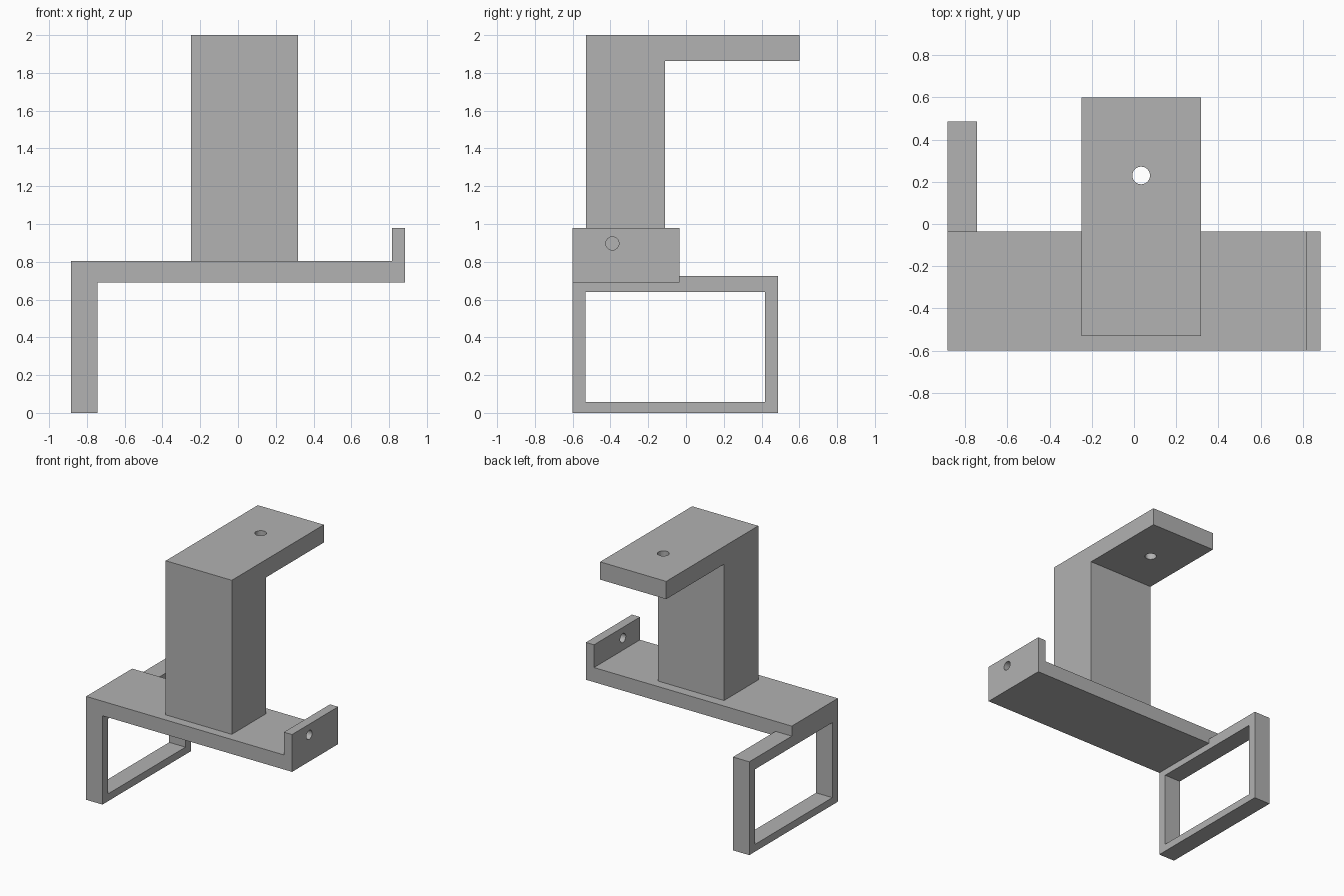
import bpy, bmesh
from mathutils import Matrix, Vector

cube = bpy.data.objects.get("Cube")
if cube:
    bpy.data.objects.remove(cube, do_unlink=True)

GREY = (0.445, 0.445, 0.445, 1)
grey = bpy.data.materials.new("plain_grey")
grey.use_nodes = True
grey.diffuse_color = GREY
grey.node_tree.nodes["Principled BSDF"].inputs["Base Color"].default_value = GREY


def add_object(name, bm):
    bmesh.ops.recalc_face_normals(bm, faces=bm.faces)
    mesh = bpy.data.meshes.new(name)
    bm.to_mesh(mesh)
    bm.free()
    mesh.materials.append(grey)
    obj = bpy.data.objects.new(name, mesh)
    bpy.context.scene.collection.objects.link(obj)
    return obj


def extrude(name, profile, axis, start, end):
    """Extrude a side profile (horizontal, z) along x or y."""
    bm = bmesh.new()
    place = (lambda a, z: (start, a, z)) if axis == "x" else (lambda a, z: (a, start, z))
    face = bm.faces.new([bm.verts.new(place(a, z)) for a, z in profile])
    moved = bmesh.ops.extrude_face_region(bm, geom=[face])["geom"]
    step = Vector((end - start, 0, 0)) if axis == "x" else Vector((0, end - start, 0))
    bmesh.ops.translate(bm, vec=step, verts=[v for v in moved if isinstance(v, bmesh.types.BMVert)])
    return add_object(name, bm)


def rectangle(a0, a1, z0, z1):
    return [(a0, z0), (a1, z0), (a1, z1), (a0, z1)]


def drill(name, radius, centre, axis):
    bm = bmesh.new()
    turn = Matrix.Rotation(1.5708, 4, "Y") if axis == "x" else Matrix()
    bmesh.ops.create_cone(bm, cap_ends=True, segments=24, radius1=radius, radius2=radius,
                          depth=0.4, matrix=Matrix.Translation(centre) @ turn)
    return add_object(name, bm)


def combine(target, other, operation):
    """Apply a boolean and discard the helper object."""
    mod = target.modifiers.new(operation.lower(), "BOOLEAN")
    mod.operation = operation
    mod.solver = "EXACT"
    mod.object = other
    other.hide_render = True
    bpy.context.view_layer.objects.active = target
    bpy.ops.object.modifier_apply(modifier=mod.name)
    bpy.data.objects.remove(other, do_unlink=True)


# Base plate with the upturned lip
base = extrude("base_bracket", [(-0.885, 0.69), (0.885, 0.69), (0.885, 0.98),
                                (0.815, 0.98), (0.815, 0.803), (-0.885, 0.803)],
               "y", -0.6, -0.035)

# Rectangular loop hanging under one end, fused to the plate
loop = extrude("side_loop", rectangle(-0.6, 0.487, 0, 0.725), "x", -0.885, -0.745)
combine(loop, extrude("loop_opening", rectangle(-0.533, 0.419, 0.057, 0.64),
                      "x", -1, -0.6), "DIFFERENCE")
combine(base, loop, "UNION")

# Screw hole through the lip
combine(base, drill("lip_hole", 0.035, (0.85, -0.39, 0.897), "x"), "DIFFERENCE")

# Column with the overhanging top arm
column = extrude("column_and_arm", [(-0.53, 0.803), (-0.11, 0.803), (-0.11, 1.862),
                                    (0.6, 1.862), (0.6, 2), (-0.53, 2)],
                 "x", -0.25, 0.318)

# Screw hole through the arm
combine(column, drill("arm_hole", 0.042, (0.034, 0.23, 1.93), "z"), "DIFFERENCE")
